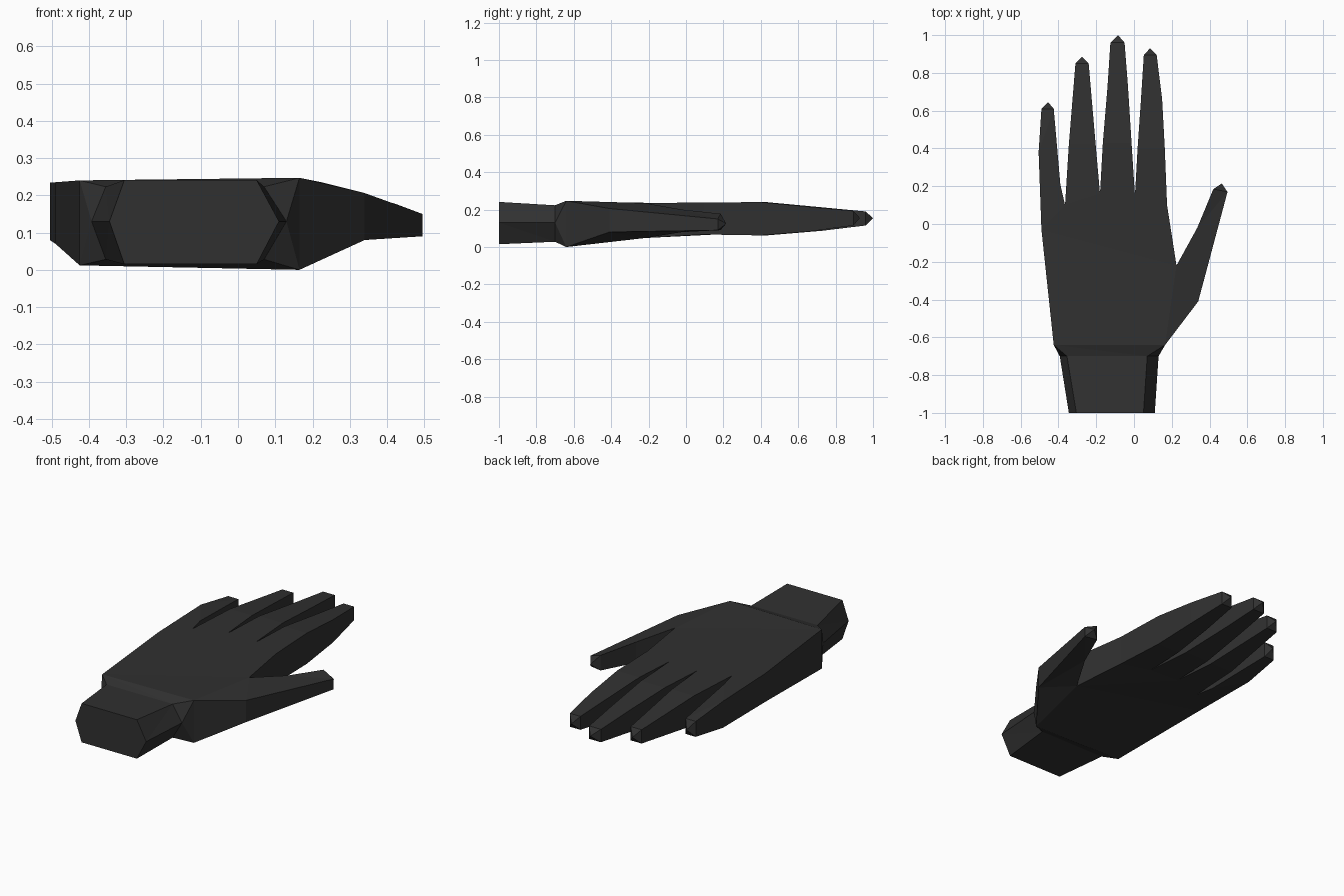
import bpy, bmesh

cube = bpy.data.objects.get("Cube")
if cube:
    bpy.data.objects.remove(cube, do_unlink=True)

# Single dark rubber colour
rubber = bpy.data.materials.new("dark_rubber")
rubber.use_nodes = True
colour = (0.03, 0.03, 0.03, 1)
rubber.diffuse_color = colour
rubber.node_tree.nodes["Principled BSDF"].inputs["Base Color"].default_value = colour

bm = bmesh.new()


def face(*points):
    bm.faces.new([bm.verts.new(p) for p in points])


def ring(a, b):
    """Rectangular section between two (x, y, bottom, top) posts."""
    return [(a[0], a[1], a[2]), (a[0], a[1], a[3]), (b[0], b[1], b[3]), (b[0], b[1], b[2])]


def bridge(r, s):
    n = len(r)
    for i in range(n):
        j = (i + 1) % n
        face(r[i], r[j], s[j], s[i])


def digit(sections, tip):
    """Loft the sections and close the end with a small pyramid."""
    rings = [ring(a, b) for a, b in sections]
    for r, s in zip(rings, rings[1:]):
        bridge(r, s)
    last = rings[-1]
    for i in range(4):
        face(last[i], last[(i + 1) % 4], tip)


# Posts shared by the palm and the digits: x, y, bottom, top
heel_r = (-0.425, -0.64, 0.012, 0.24)
heel_l = (0.165, -0.64, 0.0, 0.247)
side_r = (-0.49, -0.03, 0.07, 0.235)
web_a = (-0.365, 0.10, 0.07, 0.237)
web_b = (-0.18, 0.16, 0.067, 0.238)
web_c = (0.005, 0.15, 0.067, 0.238)
side_l = (0.175, 0.10, 0.067, 0.238)
web_thumb = (0.225, -0.22, 0.048, 0.235)

# Palm: top, bottom and the two open sides
palm = [heel_r, side_r, web_a, web_b, web_c, side_l, web_thumb, heel_l]
face(*[(x, y, top) for x, y, low, top in palm])
face(*[(x, y, low) for x, y, low, top in palm])
face(*ring(heel_r, side_r))
face(*ring(side_l, web_thumb))

# Little finger
digit([(side_r, web_a),
       ((-0.505, 0.38, 0.08, 0.234), (-0.39, 0.21, 0.073, 0.236)),
       ((-0.49, 0.61, 0.11, 0.2), (-0.425, 0.61, 0.11, 0.2))], (-0.455, 0.645, 0.155))

# Ring finger
digit([(web_a, web_b),
       ((-0.345, 0.42, 0.067, 0.237), (-0.203, 0.42, 0.067, 0.237)),
       ((-0.31, 0.85, 0.115, 0.195), (-0.24, 0.85, 0.115, 0.195))], (-0.275, 0.885, 0.155))

# Middle finger
digit([(web_b, web_c),
       ((-0.165, 0.43, 0.062, 0.24), (-0.013, 0.43, 0.062, 0.24)),
       ((-0.14, 0.73, 0.087, 0.212), (-0.032, 0.73, 0.087, 0.212)),
       ((-0.125, 0.96, 0.115, 0.19), (-0.05, 0.96, 0.115, 0.19))], (-0.085, 1.0, 0.155))

# Index finger
digit([(web_c, side_l),
       ((0.019, 0.4, 0.062, 0.24), (0.163, 0.4, 0.062, 0.24)),
       ((0.037, 0.66, 0.083, 0.215), (0.149, 0.66, 0.083, 0.215)),
       ((0.052, 0.895, 0.115, 0.193), (0.12, 0.895, 0.115, 0.193))], (0.085, 0.93, 0.155))

# Thumb
digit([(heel_l, web_thumb),
       ((0.34, -0.41, 0.08, 0.206), (0.335, -0.02, 0.08, 0.2)),
       ((0.495, 0.17, 0.09, 0.15), (0.42, 0.185, 0.09, 0.178))], (0.465, 0.215, 0.125))


# Wrist: six-sided cuff flaring into the heel of the palm
def cuff(y, mid_r, flat_r, flat_l, mid_l, low, top):
    return [(mid_r, y, 0.13), (flat_r, y, top), (flat_l, y, top),
            (mid_l, y, 0.13), (flat_l, y, low), (flat_r, y, low)]


end = cuff(-1.0, -0.345, -0.305, 0.05, 0.11, 0.015, 0.241)
neck = cuff(-0.7, -0.393, -0.355, 0.07, 0.13, 0.028, 0.223)
face(*end)
bridge(end, neck)

low_r, top_r, top_l, low_l = ring(heel_r, heel_l)
face(neck[1], neck[2], top_l, top_r)
face(neck[4], neck[5], low_r, low_l)
for mid, upper, lower, top, low in ((neck[0], neck[1], neck[5], top_r, low_r),
                                    (neck[3], neck[2], neck[4], top_l, low_l)):
    face(mid, upper, top)
    face(mid, top, low)
    face(mid, low, lower)

# Weld the parts into one flat-shaded skin
bmesh.ops.remove_doubles(bm, verts=bm.verts[:], dist=0.0005)
bmesh.ops.triangulate(bm, faces=bm.faces[:])
bmesh.ops.recalc_face_normals(bm, faces=bm.faces[:])
mesh = bpy.data.meshes.new("hand")
bm.to_mesh(mesh)
bm.free()
mesh.materials.append(rubber)
hand = bpy.data.objects.new("hand", mesh)
bpy.context.scene.collection.objects.link(hand)
